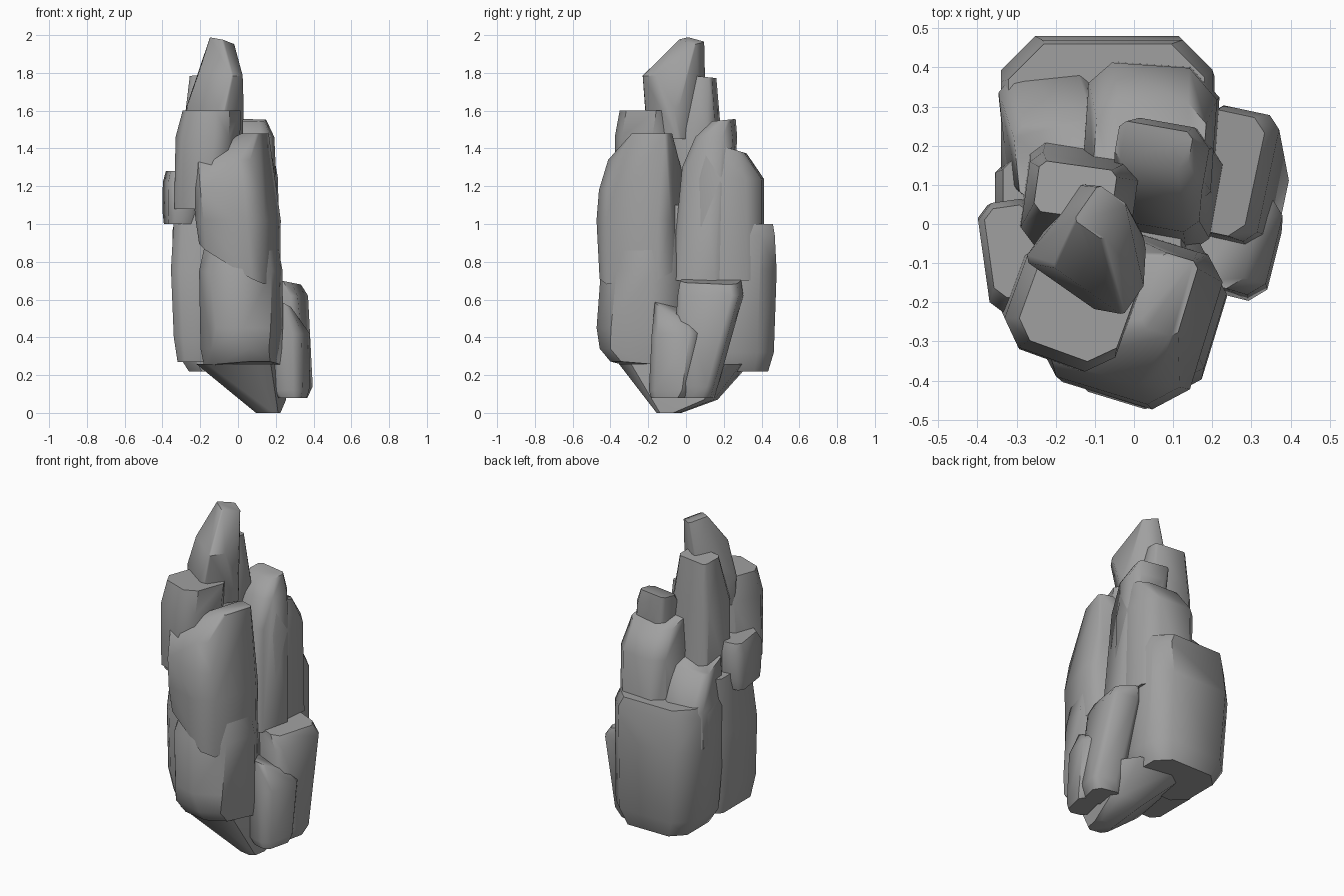
import bpy, bmesh, math, random
from mathutils import Matrix, Vector

random.seed(4)
if "Cube" in bpy.data.objects:
    bpy.data.objects.remove(bpy.data.objects["Cube"], do_unlink=True)

# one flat stone colour
stone = bpy.data.materials.new("grey_stone")
stone.use_nodes = True
stone.diffuse_color = (.35, .35, .35, 1)
shader = stone.node_tree.nodes["Principled BSDF"]
shader.inputs["Base Color"].default_value = stone.diffuse_color
shader.inputs["Roughness"].default_value = .9


def corner_points(width, depth, chamfer):
    """Rectangle outline whose corners are cut by uneven chamfers."""
    points = []
    for sx in (-1, 1):
        for sy in (-1, 1):
            cut = min(width, depth) * chamfer * random.uniform(.8, 1.2)
            points.append(Vector((sx * (width / 2 - cut), sy * depth / 2, 0)))
            points.append(Vector((sx * width / 2, sy * (depth / 2 - cut), 0)))
    return points


def boulder(name, turn, chamfer, levels):
    """Convex stone wrapped round levels of
    (z, centre x, centre y, width, depth, optional slope along x and along y)."""
    bm = bmesh.new()
    rotation = Matrix.Rotation(math.radians(turn), 3, "Z")
    for z, x, y, width, depth, *slope in levels:
        slope_x, slope_y = slope or (0, 0)
        for point in corner_points(width, depth, chamfer):
            point = rotation @ point
            point.z = slope_x * point.x + slope_y * point.y
            bm.verts.new(point + Vector((x, y, z)))
    hull = bmesh.ops.convex_hull(bm, input=bm.verts[:])
    spare = set(hull["geom_interior"] + hull["geom_unused"])
    loose = [item for item in spare if isinstance(item, bmesh.types.BMVert)]
    bmesh.ops.delete(bm, geom=loose, context="VERTS")
    bmesh.ops.recalc_face_normals(bm, faces=bm.faces[:])
    mesh = bpy.data.meshes.new(name)
    bm.to_mesh(mesh)
    bm.free()
    mesh.materials.append(stone)
    rock = bpy.data.objects.new(name, mesh)
    bpy.context.collection.objects.link(rock)
    bpy.ops.object.select_all(action="DESELECT")
    rock.select_set(True)
    bpy.context.view_layer.objects.active = rock
    bpy.ops.object.shade_smooth_by_angle(angle=math.radians(45))


# peak
boulder("spire", -35, .08, [
    (1.45, -.12, -.06, .22, .22), (1.62, -.12, -.07, .24, .22),
    (1.8, -.09, -.13, .22, .1, -.1, .1), (1.78, -.1, .01, .16, .12),
    (1.97, -.085, .03, .09, .11, -.25, -.1)])
boulder("rear_shard", -8, .15, [
    (1, -.16, .08, .24, .26), (1.5, -.14, .05, .28, .24), (1.78, -.15, .085, .2, .13, 0, -.1)])

# upper front stones
boulder("upper_boulder", -20, .2, [
    (1.08, -.19, -.2, .26, .27), (1.25, -.17, -.21, .29, .29),
    (1.46, -.16, -.21, .3, .29), (1.6, -.14, -.2, .26, .27)])
boulder("front_slab", -17, .17, [
    (.8, .01, -.23, .36, .4, -.55, .25), (1.02, 0, -.24, .38, .42),
    (1.18, -.02, -.23, .37, .41), (1.34, -.06, -.24, .32, .29), (1.48, .09, -.18, .1, .2)])

# lower front and left stones
boulder("front_block", -17, .27, [
    (.25, .02, -.2, .37, .36, .05, -.1), (.34, .02, -.22, .38, .43),
    (.45, .02, -.23, .39, .46), (.75, .02, -.22, .39, .44), (.95, .02, -.2, .33, .34)])
boulder("left_slab", 0, .18, [
    (.27, -.2, -.03, .24, .34), (.4, -.2, -.03, .28, .4),
    (.76, -.2, -.02, .31, .4), (1.1, -.2, 0, .27, .36)])
boulder("left_knob", 8, .22, [
    (1, -.31, -.08, .14, .24), (1.06, -.31, -.08, .15, .27),
    (1.22, -.31, -.08, .15, .28), (1.28, -.31, -.07, .12, .23)])

# back stones
boulder("back_block", 0, .22, [
    (.22, -.05, .26, .42, .35), (.32, -.06, .27, .53, .39),
    (.75, -.07, .26, .54, .44), (.94, -.07, .26, .54, .42), (1, -.07, .26, .5, .4)])
boulder("back_pillar", -4, .2, [
    (.7, .04, .21, .34, .4), (1.24, .04, .22, .33, .37),
    (1.41, .04, .2, .28, .23, 0, -.3)])
boulder("back_left_stone", 6, .15, [
    (.75, -.2, .23, .27, .32), (.97, -.21, .24, .25, .3), (1.2, -.18, .16, .24, .2, .2, -.3)])
boulder("back_cap", -10, .2, [
    (.7, .1, .07, .22, .28), (1.3, .08, .12, .21, .26),
    (1.46, .07, .16, .23, .2), (1.55, .05, .2, .19, .1, 0, .1)])

# right foot stones
boulder("right_foot", -12, .2, [
    (.08, .28, .06, .16, .16), (.14, .3, .07, .17, .18), (.3, .27, .06, .19, .24),
    (.62, .25, .13, .19, .33), (.7, .23, .13, .16, .31, -.2, 0)])
boulder("front_foot", -14, .22, [
    (.08, .29, -.09, .12, .18), (.12, .28, -.08, .16, .22),
    (.42, .28, -.05, .16, .25), (.54, .23, -.05, .14, .22, -.3, -.4)])

# hidden core and underside
boulder("core", 0, .2, [(.3, 0, 0, .36, .4), (1.1, -.03, 0, .3, .36)])
boulder("base_stone", -10, .2, [
    (0, .16, -.09, .12, .12), (.07, .14, .02, .2, .28), (.26, .02, -.01, .4, .66)])
